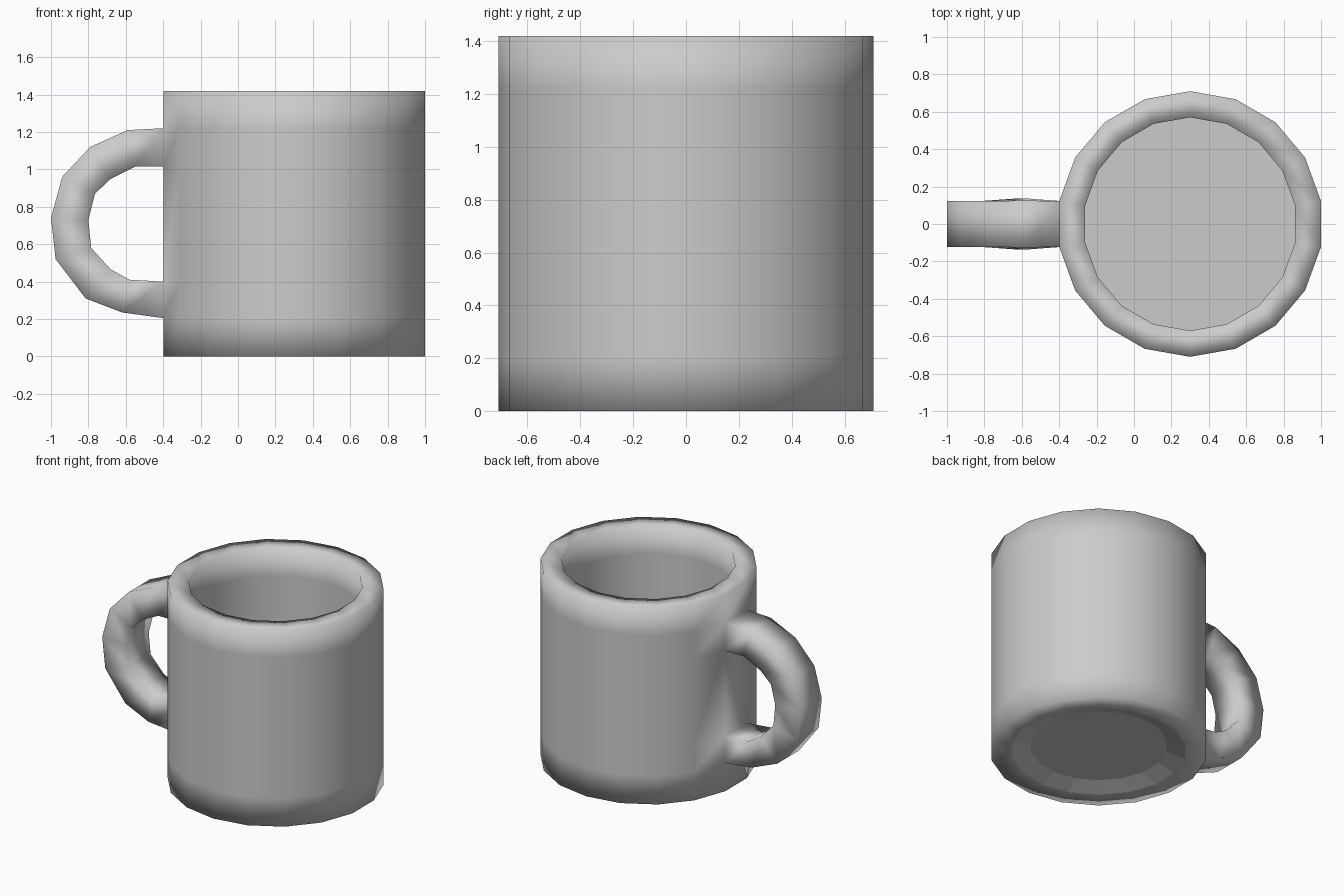
import bpy, bmesh, math

if "Cube" in bpy.data.objects:
    bpy.data.objects.remove(bpy.data.objects["Cube"])

SIDES = 18
CX = 0.30
R, RI = 0.71, 0.57

# Wall profile (radius, z): underside recess, outer wall, rim, inner wall, floor
PROFILE = [(0.45, 0.04), (RI, 0.0), (R, 0.0), (R, 0.205), (R, 0.40), (R, 1.015),
           (R, 1.22), (R, 1.42), (RI, 1.42), (RI, 1.22), (RI, 0.14)]
LOWER_ROW, UPPER_ROW = 3, 5   # rows whose wall face the handle grows from
HANDLE_SIDE = 8               # wall facet facing -x

# Handle sections: outer (x, z), inner (x, z), half width in y
HANDLE = [((-0.59, 1.21), (-0.55, 1.015), 0.125),
          ((-0.79, 1.12), (-0.68, 0.95), 0.123),
          ((-0.94, 0.96), (-0.765, 0.87), 0.123),
          ((-1.00, 0.74), (-0.80, 0.73), 0.123),
          ((-0.975, 0.52), (-0.785, 0.58), 0.123),
          ((-0.815, 0.31), (-0.68, 0.465), 0.123),
          ((-0.62, 0.235), (-0.58, 0.41), 0.137)]

bm = bmesh.new()


def wall_ring(radius, z):
    ring = []
    for k in range(SIDES):
        a = math.radians(10 + 360 / SIDES * k)
        ring.append(bm.verts.new((CX + radius * math.cos(a), radius * math.sin(a), z)))
    return ring


def face(verts, smooth=True):
    bm.faces.new(verts).smooth = smooth


# Cup body, leaving two openings for the handle
rings = [wall_ring(r, z) for r, z in PROFILE]
for i, (a, b) in enumerate(zip(rings, rings[1:])):
    for k in range(SIDES):
        if k == HANDLE_SIDE and i in (LOWER_ROW, UPPER_ROW):
            continue
        n = (k + 1) % SIDES
        face((a[k], a[n], b[n], b[k]), smooth=i > 0)
face(rings[0], smooth=False)
face(rings[-1], smooth=False)


# Handle, joined to the edges of both openings
def opening(outer_row, inner_row):
    p, q = HANDLE_SIDE, HANDLE_SIDE + 1
    return [rings[outer_row][p], rings[outer_row][q],
            rings[inner_row][q], rings[inner_row][p]]


sections = [opening(UPPER_ROW + 1, UPPER_ROW)]
for (ox, oz), (ix, iz), w in HANDLE:
    corners = [(ox, w, oz), (ox, -w, oz), (ix, -w, iz), (ix, w, iz)]
    sections.append([bm.verts.new(c) for c in corners])
sections.append(opening(LOWER_ROW, LOWER_ROW + 1))
for a, b in zip(sections, sections[1:]):
    for k in range(4):
        n = (k + 1) % 4
        face((a[k], a[n], b[n], b[k]))

bmesh.ops.recalc_face_normals(bm, faces=bm.faces[:])
mesh = bpy.data.meshes.new("mug")
bm.to_mesh(mesh)
bm.free()
bpy.context.collection.objects.link(bpy.data.objects.new("mug", mesh))
